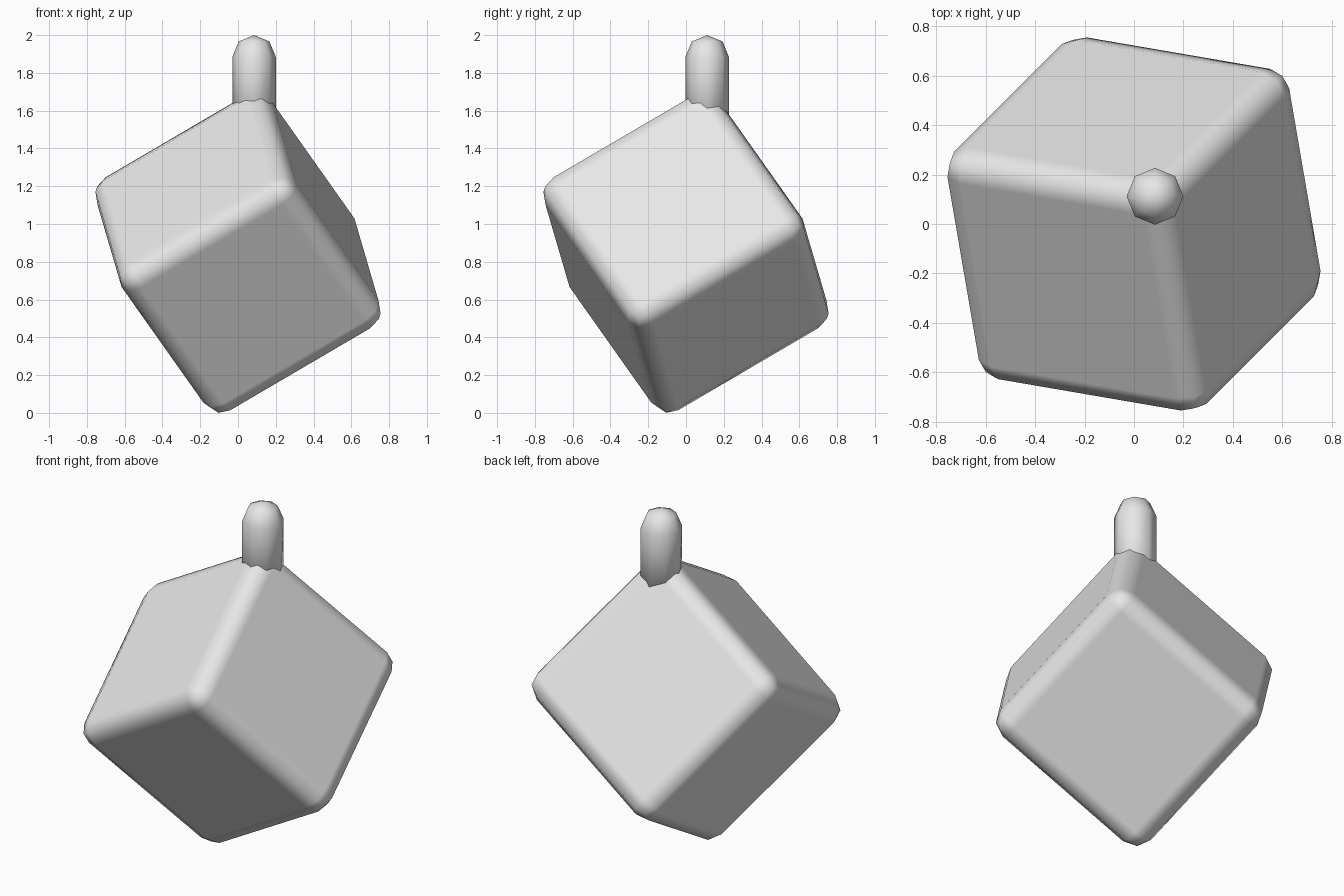
import bpy, bmesh, math
from mathutils import Matrix, Vector

default = bpy.data.objects.get("Cube")
if default:
    bpy.data.objects.remove(default, do_unlink=True)

# Single plain grey
GREY = (0.8, 0.8, 0.8, 1)
grey = bpy.data.materials.new("light grey")
grey.use_nodes = True
grey.diffuse_color = GREY
grey.node_tree.nodes["Principled BSDF"].inputs["Base Color"].default_value = GREY


def add_part(name, bm):
    """Turn a bmesh into a smooth-shaded grey object."""
    mesh = bpy.data.meshes.new(name)
    bmesh.ops.recalc_face_normals(bm, faces=bm.faces)
    bm.to_mesh(mesh)
    bm.free()
    mesh.shade_smooth()
    mesh.materials.append(grey)
    obj = bpy.data.objects.new(name, mesh)
    bpy.context.collection.objects.link(obj)
    return obj


# Rounded cube body, tilted about a horizontal diagonal
SIZE, CENTRE_Z = 1.085, 0.848
bm = bmesh.new()
bmesh.ops.create_cube(bm, size=SIZE)
body = add_part("cube_body", bm)
tilt = Matrix.Rotation(math.radians(45), 4, Vector((1, -1, 0)))
body.matrix_world = Matrix.Translation((0, 0, CENTRE_Z)) @ tilt
bevel = body.modifiers.new("rounded_edges", 'BEVEL')
bevel.width = SIZE / 10
bevel.segments = 2
bevel.harden_normals = True

# Eight-sided stem with a domed top, standing on the upper corner
SIDES, RADIUS, BASE_Z, SHOULDER_Z = 8, 0.115, 1.45, 1.885
DOME = RADIUS * math.sqrt(0.5)
bm = bmesh.new()
rings = []
for radius, z in ((RADIUS, BASE_Z), (RADIUS, SHOULDER_Z), (DOME, SHOULDER_Z + DOME)):
    angles = [math.tau * i / SIDES for i in range(SIDES)]
    rings.append([bm.verts.new((radius * math.cos(a), radius * math.sin(a), z)) for a in angles])
tip = bm.verts.new((0, 0, SHOULDER_Z + RADIUS))
bm.faces.new(rings[0])
for i in range(SIDES):
    j = (i + 1) % SIDES
    for low, high in zip(rings, rings[1:]):
        bm.faces.new((low[i], low[j], high[j], high[i]))
    bm.faces.new((rings[-1][i], rings[-1][j], tip))
stem = add_part("stem", bm)
stem.location = (0.085, 0.112, 0)
